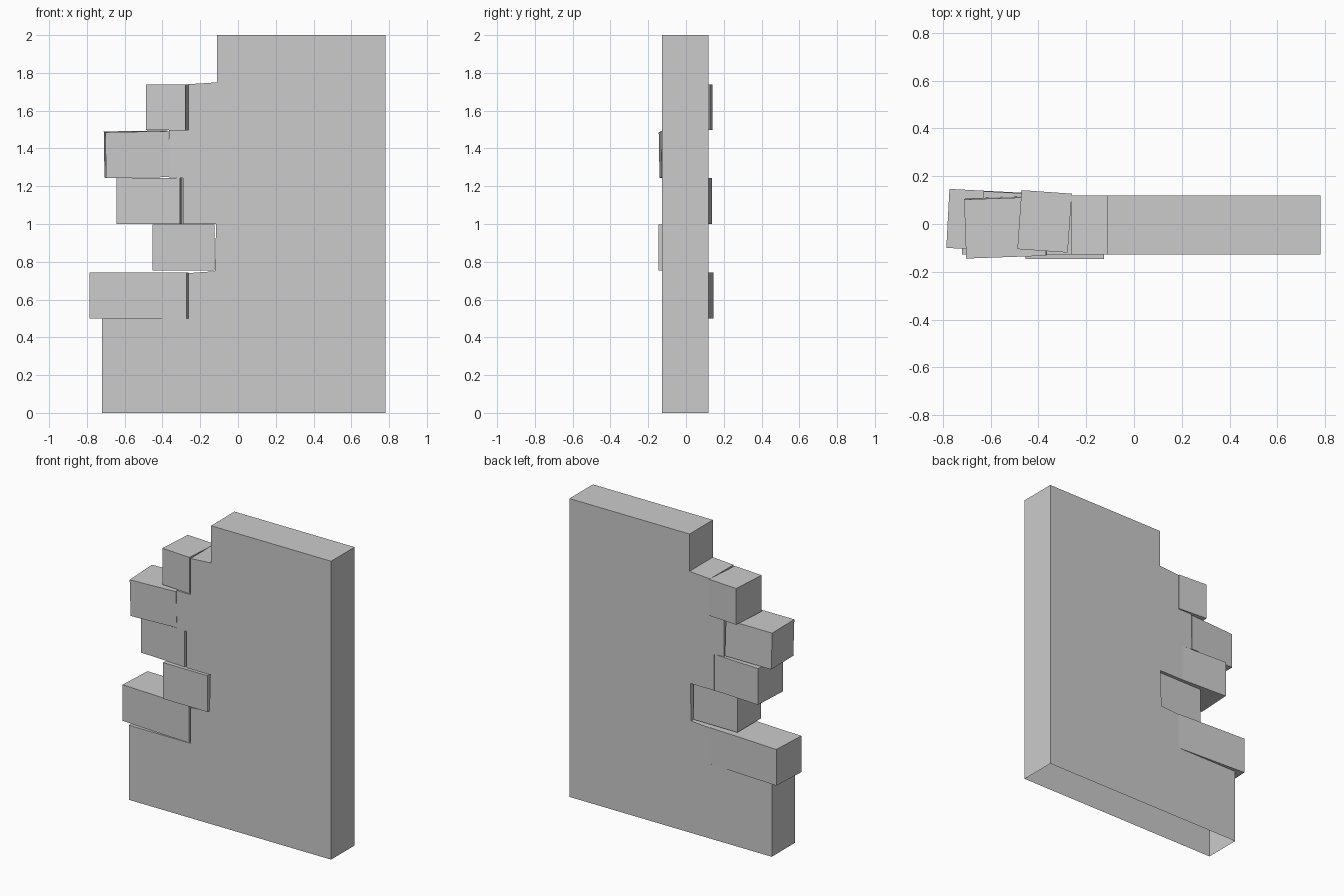
import bpy
import bmesh
from math import radians

if "Cube" in bpy.data.objects:
    bpy.data.objects.remove(bpy.data.objects["Cube"])

FRONT, BACK = -0.128, 0.12

# stepped silhouette of the wall, seen from the front (x, z)
PROFILE = [(-0.72, 0), (0.78, 0), (0.78, 2), (-0.11, 2), (-0.11, 1.75),
           (-0.262, 1.74), (-0.262, 1.497), (-0.366, 1.497), (-0.366, 1.247),
           (-0.292, 1.243), (-0.292, 1.0), (-0.116, 1.0), (-0.122, 0.75),
           (-0.262, 0.74), (-0.262, 0.5), (-0.72, 0.5)]


def finish(name, bm):
    bmesh.ops.recalc_face_normals(bm, faces=bm.faces)
    mesh = bpy.data.meshes.new(name)
    obj = bpy.data.objects.new(name, mesh)
    bpy.context.collection.objects.link(obj)
    return obj, mesh


# wall slab: extruded silhouette, open underneath
bm = bmesh.new()
face = bm.faces.new([bm.verts.new((x, FRONT, z)) for x, z in PROFILE])
res = bmesh.ops.extrude_face_region(bm, geom=[face], use_keep_orig=True)
for v in res["geom"]:
    if isinstance(v, bmesh.types.BMVert):
        v.co.y = BACK
wall, mesh = finish("wall", bm)
bottom = [f for f in bm.faces if all(abs(v.co.z) < 1e-5 for v in f.verts)]
bmesh.ops.delete(bm, geom=bottom, context="FACES_ONLY")
bm.to_mesh(mesh)
bm.free()

# loose bricks: centre, length, rotation in degrees
BRICKS = [
    ((-0.374, 0.011, 1.618), 0.211, (0, 0, -4)),
    ((-0.537, -0.013, 1.369), 0.335, (1, -1, 2)),
    ((-0.468, 0.005, 1.122), 0.337, (0, 0, -3)),
    ((-0.289, -0.022, 0.876), 0.328, (0, 0, 0)),
    ((-0.523, 0.010, 0.622), 0.512, (0, 0, -3)),
]
for i, (centre, length, turn) in enumerate(BRICKS, 1):
    bm = bmesh.new()
    bmesh.ops.create_cube(bm, size=1)
    bmesh.ops.scale(bm, vec=(length, 0.247, 0.243), verts=bm.verts)
    brick, mesh = finish(f"loose_brick_{i}", bm)
    bm.to_mesh(mesh)
    bm.free()
    brick.location = centre
    brick.rotation_euler = [radians(a) for a in turn]
